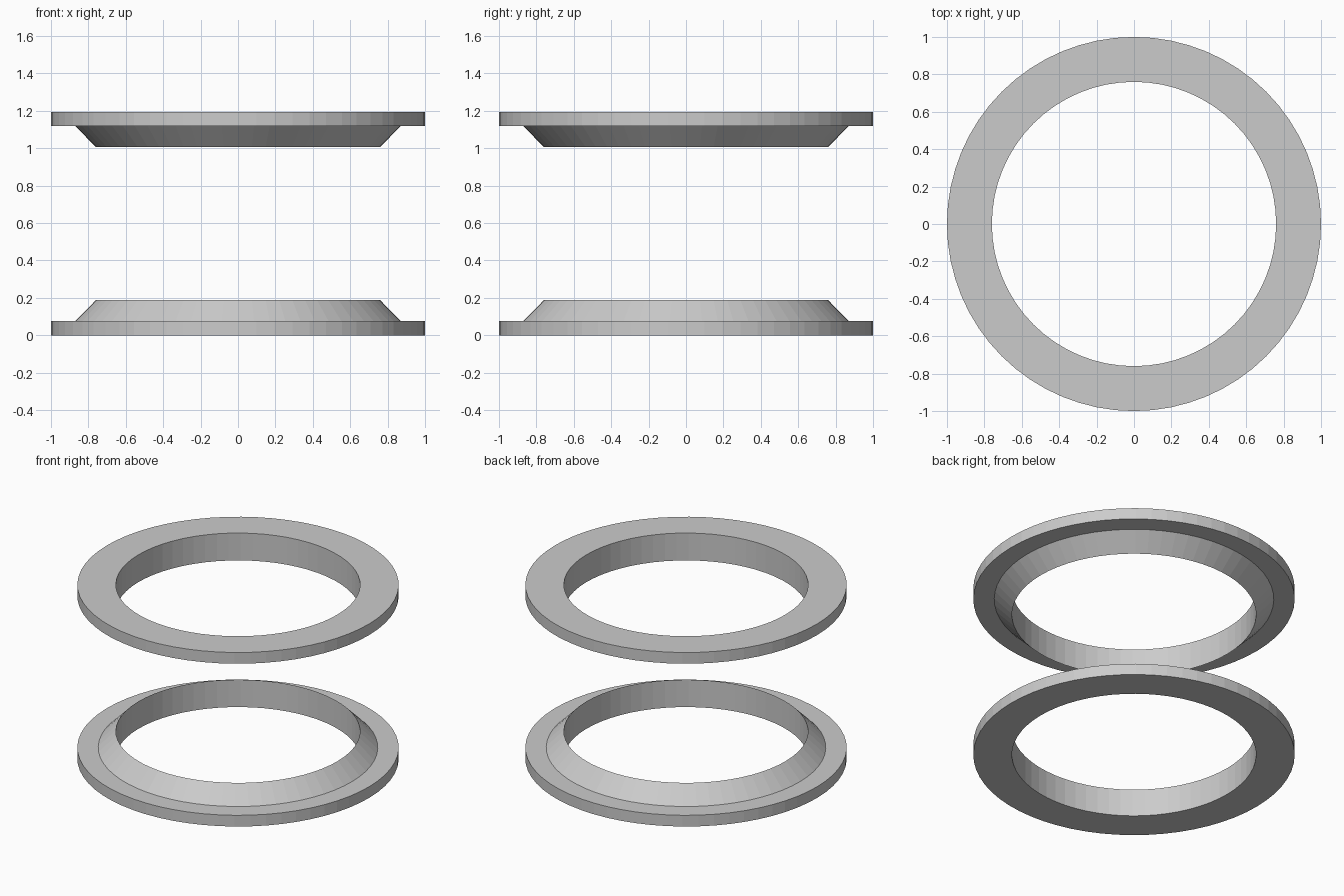
import bpy
import bmesh
from math import cos, sin, tau

SEGMENTS = 64
HEIGHT = 1.195

cube = bpy.data.objects.get("Cube")
if cube:
    bpy.data.objects.remove(cube, do_unlink=True)

# Plain grey for both rings
grey = bpy.data.materials.new("light_grey")
grey.use_nodes = True
colour = (0.6, 0.6, 0.6, 1)
grey.diffuse_color = colour
grey.node_tree.nodes["Principled BSDF"].inputs["Base Color"].default_value = colour

# Ring section (radius, height): flat flange with a tapered lip at the bore
SECTION = [(0.76, 0), (1.0, 0), (1.0, 0.077), (0.87, 0.077), (0.76, 0.188)]


def make_ring(name, section):
    """Sweep a closed section around the z axis."""
    bm = bmesh.new()
    loops = []
    for i in range(SEGMENTS):
        a = tau * i / SEGMENTS
        loops.append([bm.verts.new((r * cos(a), r * sin(a), z)) for r, z in section])
    count = len(section)
    for i in range(SEGMENTS):
        here, after = loops[i], loops[(i + 1) % SEGMENTS]
        for j in range(count):
            k = (j + 1) % count
            bm.faces.new((here[j], after[j], after[k], here[k]))
    bmesh.ops.recalc_face_normals(bm, faces=bm.faces)
    mesh = bpy.data.meshes.new(name)
    bm.to_mesh(mesh)
    bm.free()
    mesh.materials.append(grey)
    ring = bpy.data.objects.new(name, mesh)
    bpy.context.collection.objects.link(ring)
    return ring


# Lower ring lip points up, upper ring is its mirror image
make_ring("lower_flange_ring", SECTION)
make_ring("upper_flange_ring", [(r, HEIGHT - z) for r, z in SECTION])
